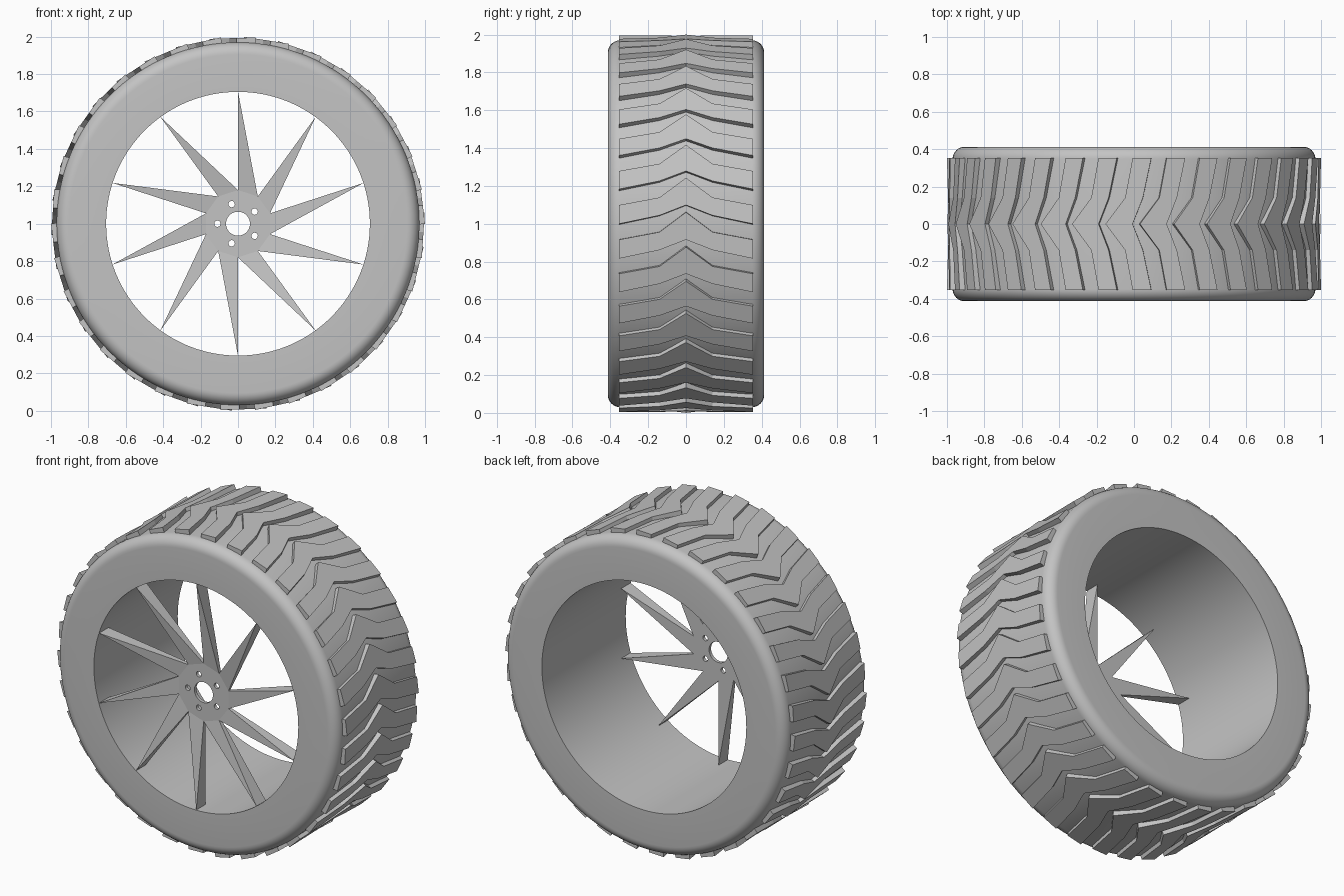
import bpy
import bmesh
import math
from mathutils import Matrix, Vector

cube = bpy.data.objects.get("Cube")
if cube:
    bpy.data.objects.remove(cube)

grey = bpy.data.materials.new("plain_grey")
grey.use_nodes = True
grey.diffuse_color = (0.55, 0.55, 0.55, 1)
grey.node_tree.nodes["Principled BSDF"].inputs["Base Color"].default_value = grey.diffuse_color

HALF_WIDTH = 0.413
RIM_R = 0.705
TYRE_R = 0.97
CENTRE = Vector((0, 0, 1))


def polar(r, angle, y=0.0):
    return Vector((r * math.cos(angle), y, r * math.sin(angle)))


def finish(name, bm, smooth=False):
    bmesh.ops.recalc_face_normals(bm, faces=bm.faces)
    mesh = bpy.data.meshes.new(name)
    bm.to_mesh(mesh)
    bm.free()
    mesh.materials.append(grey)
    obj = bpy.data.objects.new(name, mesh)
    obj.location = CENTRE
    bpy.context.collection.objects.link(obj)
    if smooth:
        bpy.ops.object.select_all(action='DESELECT')
        obj.select_set(True)
        bpy.context.view_layer.objects.active = obj
        bpy.ops.object.shade_smooth_by_angle(angle=math.radians(30))
    return obj


def prism(bm, front, back):
    """Closed solid between two matching outlines."""
    a = [bm.verts.new(p) for p in front]
    b = [bm.verts.new(p) for p in back]
    bm.faces.new(a)
    bm.faces.new(b[::-1])
    for i in range(len(a)):
        j = (i + 1) % len(a)
        bm.faces.new((a[j], a[i], b[i], b[j]))


# Tyre: rounded-shoulder section spun about the axle
bm = bmesh.new()
fillet = 0.065
section = [(RIM_R, HALF_WIDTH), (RIM_R, -HALF_WIDTH)]
for side in (-1, 1):
    arc = []
    for i in range(9):
        t = i / 8 * math.pi / 2
        arc.append((TYRE_R - fillet + fillet * math.sin(t),
                    side * (HALF_WIDTH - fillet + fillet * math.cos(t))))
    section += arc if side < 0 else arc[::-1]
verts = [bm.verts.new((r, y, 0)) for r, y in section]
edges = [bm.edges.new((v, verts[(i + 1) % len(verts)])) for i, v in enumerate(verts)]
bmesh.ops.spin(bm, geom=verts + edges, cent=(0, 0, 0), axis=(0, 1, 0),
               angle=math.tau, steps=128, use_merge=True)
bmesh.ops.remove_doubles(bm, verts=bm.verts, dist=0.0001)
finish("tyre", bm, smooth=True)

# Tread: flat chevron blocks, set tangent to the tyre
BLOCKS = 34
rows = [(-0.353, 0.0, 0.10), (-0.14, 0.045, 0.14), (0, 0.10, 0.245),
        (0.14, 0.045, 0.14), (0.353, 0.0, 0.10)]
middle = 0.122
bm = bmesh.new()
for k in range(BLOCKS):
    turn = Matrix.Rotation(-(k * math.tau / BLOCKS + middle), 3, 'Y')

    def place(r):
        low = [turn @ Vector((r, y, a - middle)) for y, a, b in rows]
        high = [turn @ Vector((r, y, b - middle)) for y, a, b in rows]
        return low, high

    (low_o, high_o), (low_i, high_i) = place(0.9925), place(0.962)
    # Two mirrored halves meeting on the centre line
    for half in (slice(0, 3), slice(2, 5)):
        lo, ho, li, hi = low_o[half], high_o[half], low_i[half], high_i[half]
        grid = [[bm.verts.new(p) for p in line] for line in (lo, ho, hi, li)]
        for m in range(4):
            n = (m + 1) % 4
            for i in range(2):
                bm.faces.new((grid[m][i], grid[m][i + 1], grid[n][i + 1], grid[n][i]))
        bm.faces.new([line[0 if half.start == 0 else 2] for line in grid])
bmesh.ops.remove_doubles(bm, verts=bm.verts, dist=0.0005)
finish("tread_blocks", bm)

# Spokes: ten tapered wedges, deep at the rim and thin at the hub
SPOKES = 10
HUB_R = 0.18
step = math.tau / SPOKES
hub_front = -HALF_WIDTH + 0.075
hub_back = -HALF_WIDTH + 0.095
bm = bmesh.new()
for k in range(SPOKES):
    a = math.pi / 2 + k * step
    outline = [(RIM_R + 0.002, a, -HALF_WIDTH + 0.002),
               (HUB_R, a, hub_front), (HUB_R, a - step, hub_front)]
    prism(bm, [polar(*p) for p in outline],
          [polar(r, t, hub_back) for r, t, y in outline])
finish("spokes", bm)

# Hub: ten-sided plate with axle hole and five bolt holes
curve = bpy.data.curves.new("hub", 'CURVE')
curve.dimensions = '2D'
curve.fill_mode = 'BOTH'
curve.extrude = (hub_back - hub_front) / 2


def ring(cx, cz, r, count, start=0.0):
    spline = curve.splines.new('POLY')
    spline.points.add(count - 1)
    for i, point in enumerate(spline.points):
        t = start + i * math.tau / count
        point.co = (cx + r * math.cos(t), cz + r * math.sin(t), 0, 1)
    spline.use_cyclic_u = True


ring(0, 0, HUB_R, SPOKES, math.pi / 2)
ring(0, 0, 0.064, 40)
for k in range(5):
    t = math.pi + k * math.tau / 5
    ring(0.11 * math.cos(t), 0.11 * math.sin(t), 0.017, 16)
curve.materials.append(grey)
hub = bpy.data.objects.new("hub", curve)
hub.location = CENTRE + Vector((0, (hub_front + hub_back) / 2, 0))
hub.rotation_euler = (math.pi / 2, 0, 0)
bpy.context.collection.objects.link(hub)
bpy.ops.object.select_all(action='DESELECT')
hub.select_set(True)
bpy.context.view_layer.objects.active = hub
bpy.ops.object.convert(target='MESH')
